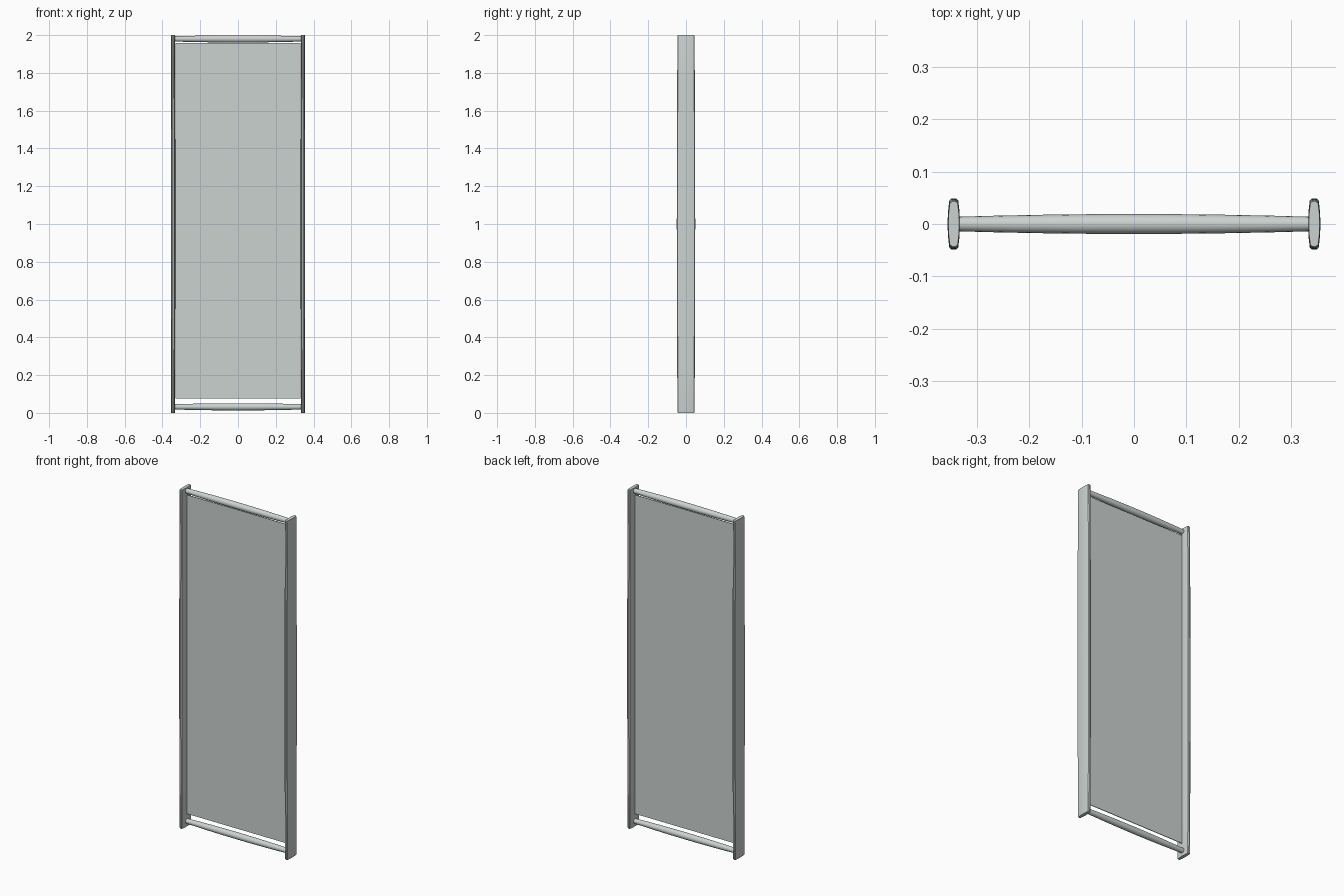
import bpy, bmesh, math

if "Cube" in bpy.data.objects:
    bpy.data.objects.remove(bpy.data.objects["Cube"])

grey = bpy.data.materials.new("pale_grey")
grey.diffuse_color = (0.60, 0.65, 0.63, 1)
grey.use_nodes = True
grey.node_tree.nodes["Principled BSDF"].inputs["Base Color"].default_value = grey.diffuse_color


def finish(name, bm):
    bmesh.ops.recalc_face_normals(bm, faces=bm.faces)
    me = bpy.data.meshes.new(name)
    bm.to_mesh(me)
    bm.free()
    me.materials.append(grey)
    ob = bpy.data.objects.new(name, me)
    bpy.context.collection.objects.link(ob)
    bpy.context.view_layer.objects.active = ob
    ob.select_set(True)
    bpy.ops.object.shade_smooth_by_angle(angle=math.radians(30))
    ob.select_set(False)
    return ob


def loft(name, section, stations, place):
    """Sweep a section along stations (position, scale), capped at both ends."""
    bm = bmesh.new()
    rings = [[bm.verts.new(place(u * s, v * s, t)) for u, v in section]
             for t, s in stations]
    n = len(section)
    for a, b in zip(rings, rings[1:]):
        for i in range(n):
            j = (i + 1) % n
            bm.faces.new((a[i], a[j], b[j], b[i]))
    bm.faces.new(rings[0])
    bm.faces.new(rings[-1])
    return finish(name, bm)


def bulge(half, end_scale, steps):
    """Stations that swell gently towards the middle."""
    ts = [-1 + 2 * i / steps for i in range(steps + 1)]
    return [(t * half, 1 - (1 - end_scale) * t * t) for t in ts]


# Side posts: slim rounded boards, swelling at mid height
quarter = [(0.012, 0.0), (0.011, 0.024), (0.0085, 0.045), (0.004, 0.049)]
upper = quarter + [(-x, y) for x, y in reversed(quarter)]
post_section = upper + [(x, -y) for x, y in reversed(upper[1:-1])]
post_stations = bulge(0.996, 0.92, 8)
post_stations = [(-1.0, 0.87)] + post_stations + [(1.0, 0.87)]
for side, name in ((-1, "left_post"), (1, "right_post")):
    loft(name, post_section, post_stations,
         lambda u, v, t, s=side: (s * 0.344 + u, v, 1 + t))

# Top and bottom rails: round bars, thicker in the middle
circle = [(0.019 * math.cos(a), 0.019 * math.sin(a))
          for a in (math.tau * i / 16 for i in range(16))]
for z, name in ((0.032, "bottom_rail"), (1.98, "top_rail")):
    loft(name, circle, bulge(0.345, 0.72, 8),
         lambda u, v, t, h=z: (t, u, h + v))

# Thin flat panel between the posts
bm = bmesh.new()
bmesh.ops.create_cube(bm, size=1)
for v in bm.verts:
    v.co = (v.co.x * 0.66, v.co.y * 0.004, 1.016 + v.co.z * 1.882)
finish("panel", bm)
